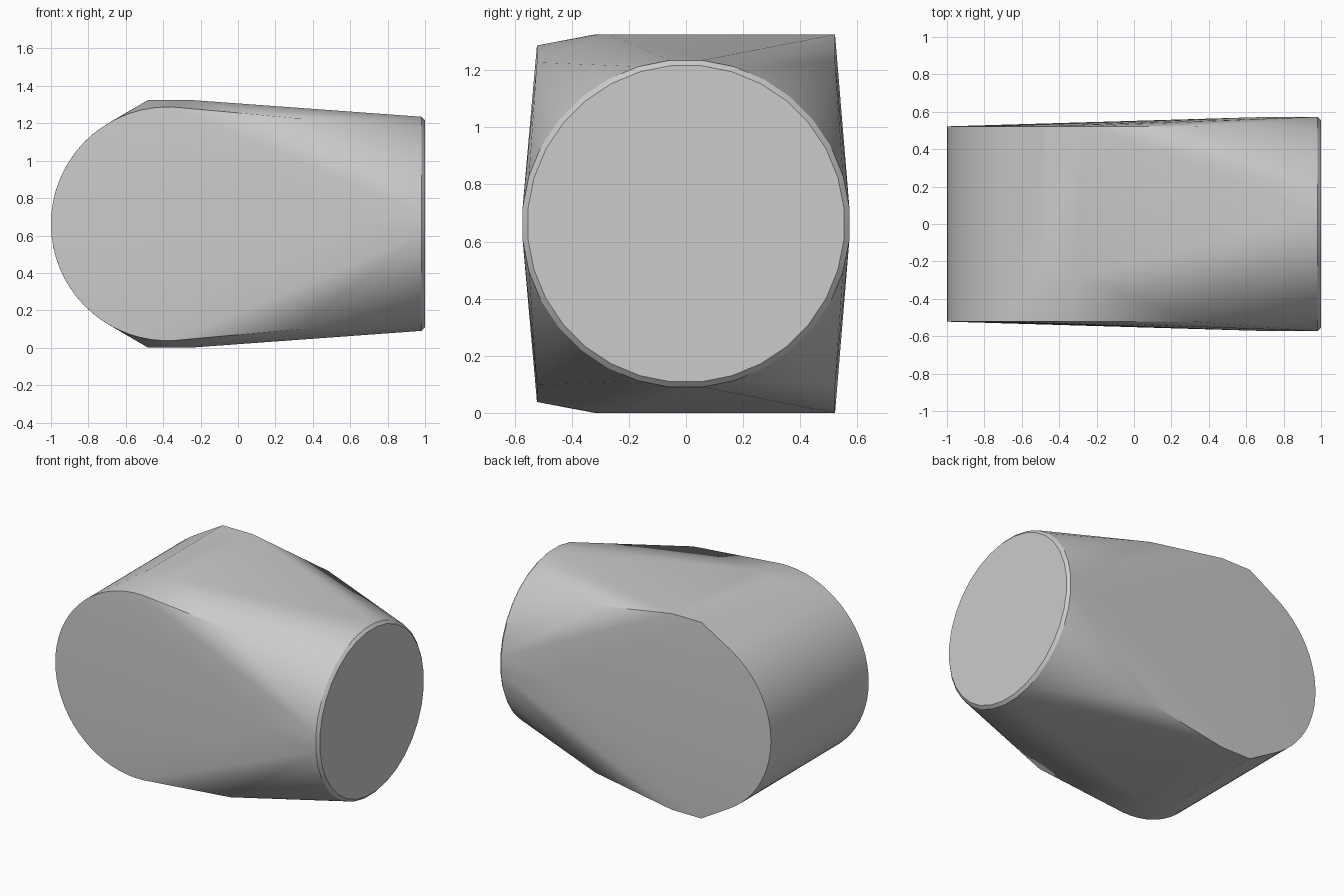
import bpy, bmesh, math

cube = bpy.data.objects.get("Cube")
if cube:
    bpy.data.objects.remove(cube, do_unlink=True)

MID = 0.6625       # height of the mirror plane
HALF = 0.522       # half width of the flat sides

grey = bpy.data.materials.new("plain_grey")
grey.use_nodes = True
colour = (0.6, 0.6, 0.6, 1)
grey.diffuse_color = colour
grey.node_tree.nodes["Principled BSDF"].inputs["Base Color"].default_value = colour

points = []


def mirrored(x, y, h):
    """Add a point above and below the middle height."""
    points.extend([(x, y, MID + h), (x, y, MID - h)])


def ring(x, radius, sides=32):
    """Circle of points facing along x."""
    for i in range(sides):
        a = math.tau * (i + 0.5) / sides
        points.append((x, radius * math.sin(a), MID + radius * math.cos(a)))


def arc(y, first, last, steps):
    """Rounded end of a side profile, as angles from the top."""
    for i in range(steps + 1):
        a = math.radians(first + (last - first) * i / steps)
        mirrored(-0.375 - 0.625 * math.sin(a), y, 0.625 * math.cos(a))


# Rounded left end of both sides
arc(-HALF, -8, 90, 18)
arc(HALF, 23, 90, 12)

# Shoulder corners on both sides
for y in (-HALF, HALF):
    mirrored(0.31, y, 0.565)
    points.append((0.66, math.copysign(0.571, y), MID))

# Raised flats that run to the back
for x, y in ((-0.48, -0.24), (-0.37, -0.32), (-0.31, -0.3), (-0.26, -0.27),
             (-0.48, HALF), (-0.26, HALF)):
    mirrored(x, y, MID)

# Round end with its chamfer
ring(0.982, 0.575)
ring(1.0, 0.556)

# Wrap a skin around all sections
bm = bmesh.new()
for p in points:
    bm.verts.new(p)
bmesh.ops.remove_doubles(bm, verts=bm.verts[:], dist=0.0005)
hull = bmesh.ops.convex_hull(bm, input=bm.verts[:])
loose = {v for v in hull["geom_interior"] + hull["geom_unused"]
         if isinstance(v, bmesh.types.BMVert)}
bmesh.ops.delete(bm, geom=list(loose), context="VERTS")
bmesh.ops.dissolve_limit(bm, angle_limit=math.radians(0.2),
                         verts=bm.verts[:], edges=bm.edges[:])
bmesh.ops.recalc_face_normals(bm, faces=bm.faces[:])

mesh = bpy.data.meshes.new("rounded_block")
bm.to_mesh(mesh)
bm.free()
mesh.materials.append(grey)
block = bpy.data.objects.new("rounded_block", mesh)
bpy.context.collection.objects.link(block)
bpy.context.view_layer.objects.active = block
block.select_set(True)
bpy.ops.object.shade_smooth_by_angle(angle=math.radians(30))
